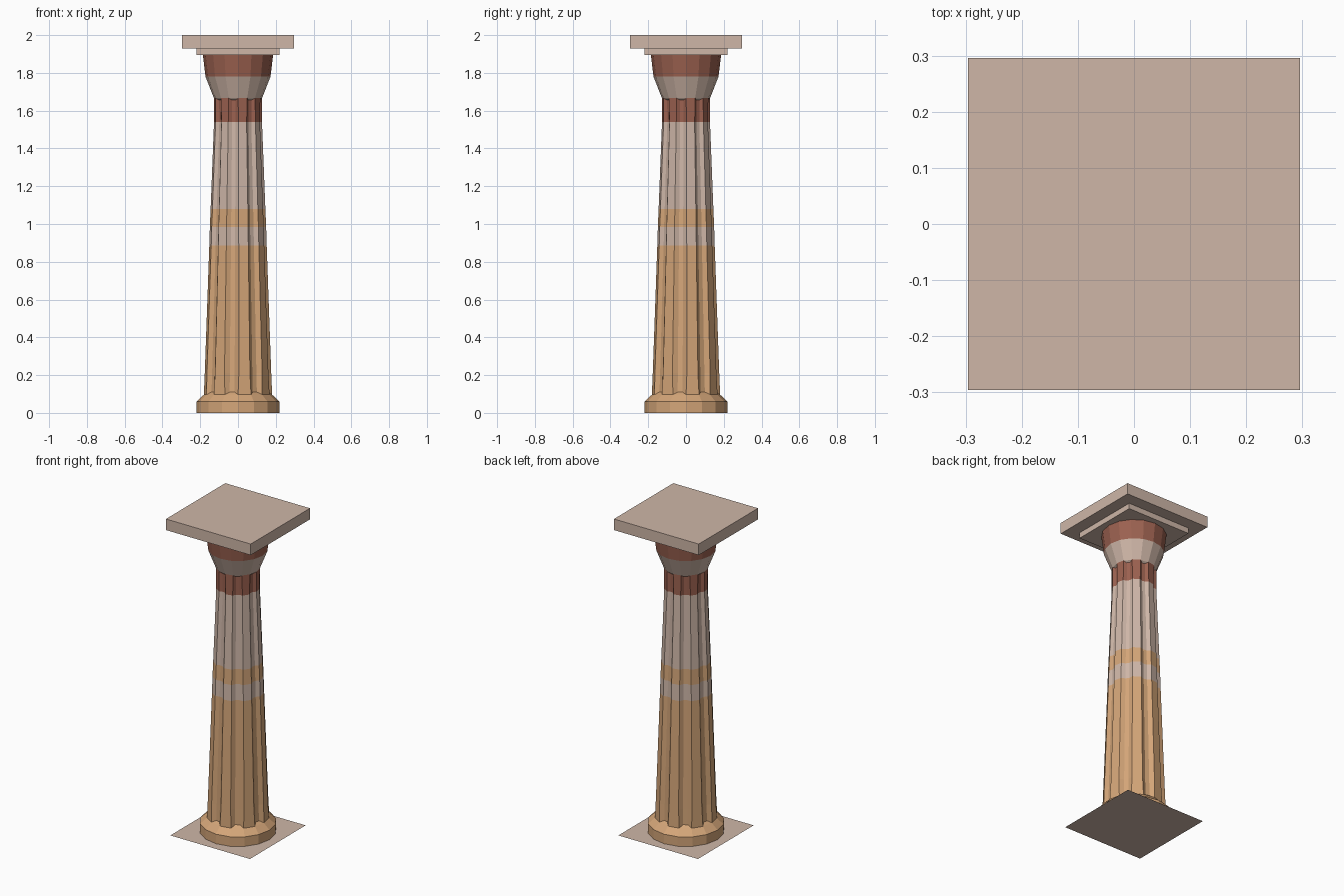
import bpy, bmesh
from math import sin, cos, radians

if "Cube" in bpy.data.objects:
    bpy.data.objects.remove(bpy.data.objects["Cube"])


def material(name, rgb):
    m = bpy.data.materials.new(name)
    m.diffuse_color = (*rgb, 1)
    m.use_nodes = True
    m.node_tree.nodes["Principled BSDF"].inputs["Base Color"].default_value = m.diffuse_color
    return m


STONE = material("pale_stone", (0.62, 0.47, 0.39))
OCHRE = material("ochre", (0.66, 0.38, 0.19))
RED = material("red", (0.33, 0.12, 0.08))
MATS = [STONE, OCHRE, RED]
S, O, R = 0, 1, 2


def finish(name, bm):
    me = bpy.data.meshes.new(name)
    bm.to_mesh(me)
    bm.free()
    for m in MATS:
        me.materials.append(m)
    ob = bpy.data.objects.new(name, me)
    bpy.context.collection.objects.link(ob)
    return ob


def loft(name, sections, colours):
    """Skin closed rings of (x, y, z) points, one colour per band."""
    bm = bmesh.new()
    rings = [[bm.verts.new(p) for p in sec] for sec in sections]
    for a, b, c in zip(rings, rings[1:], colours):
        for i in range(len(a)):
            j = (i + 1) % len(a)
            bm.faces.new((a[i], a[j], b[j], b[i])).material_index = c
    return finish(name, bm)


def polar(r, deg, z):
    return (r * cos(radians(deg)), r * sin(radians(deg)), z)


def round_ring(r, z):
    return [polar(r, k * 22.5, z) for k in range(16)]


def fluted_ring(r, z, narrow):
    """Eight flat ribs alternating with eight shallow flutes."""
    pts = []
    for k in range(8):
        a = k * 45
        pts += [polar(r, a + narrow, z), polar(r, a + 22.5 - narrow, z),
                polar(r * 0.89, a + 29, z), polar(r * 0.89, a + 38.5, z)]
    return pts


def slab(name, half, z0, z1):
    bm = bmesh.new()
    bmesh.ops.create_cube(bm, size=1)
    for v in bm.verts:
        v.co = (v.co.x * 2 * half, v.co.y * 2 * half, z1 if v.co.z > 0 else z0)
    return finish(name, bm)


# thin square ground plate
bm = bmesh.new()
bmesh.ops.create_grid(bm, x_segments=1, y_segments=1, size=0.278)
finish("ground_plate", bm)

# base ring, its sloped top running in under the flutes
loft("base", [round_ring(r, z) for r, z in
              [(0.22, 0), (0.22, 0.06), (0.18, 0.097), (0.15, 0.12)]], [O] * 3)

# tapered fluted shaft with painted bands
shaft = [(0.181, 0.09, 0), (0.176, 0.21, 1.5), (0.152, 0.885, 1.5), (0.149, 0.985, 1.5),
         (0.145, 1.08, 1.5), (0.127, 1.54, 1.5), (0.128, 1.67, 0)]
loft("fluted_shaft", [fluted_ring(*s) for s in shaft], [O, O, S, O, S, R])

# flared capital
loft("capital", [round_ring(r, z) for r, z in
                 [(0.105, 1.648), (0.127, 1.665), (0.172, 1.78), (0.186, 1.895)]], [S, S, R])

# stepped square top
slab("lower_abacus", 0.22, 1.895, 1.93)
slab("upper_abacus", 0.296, 1.93, 2.0)
